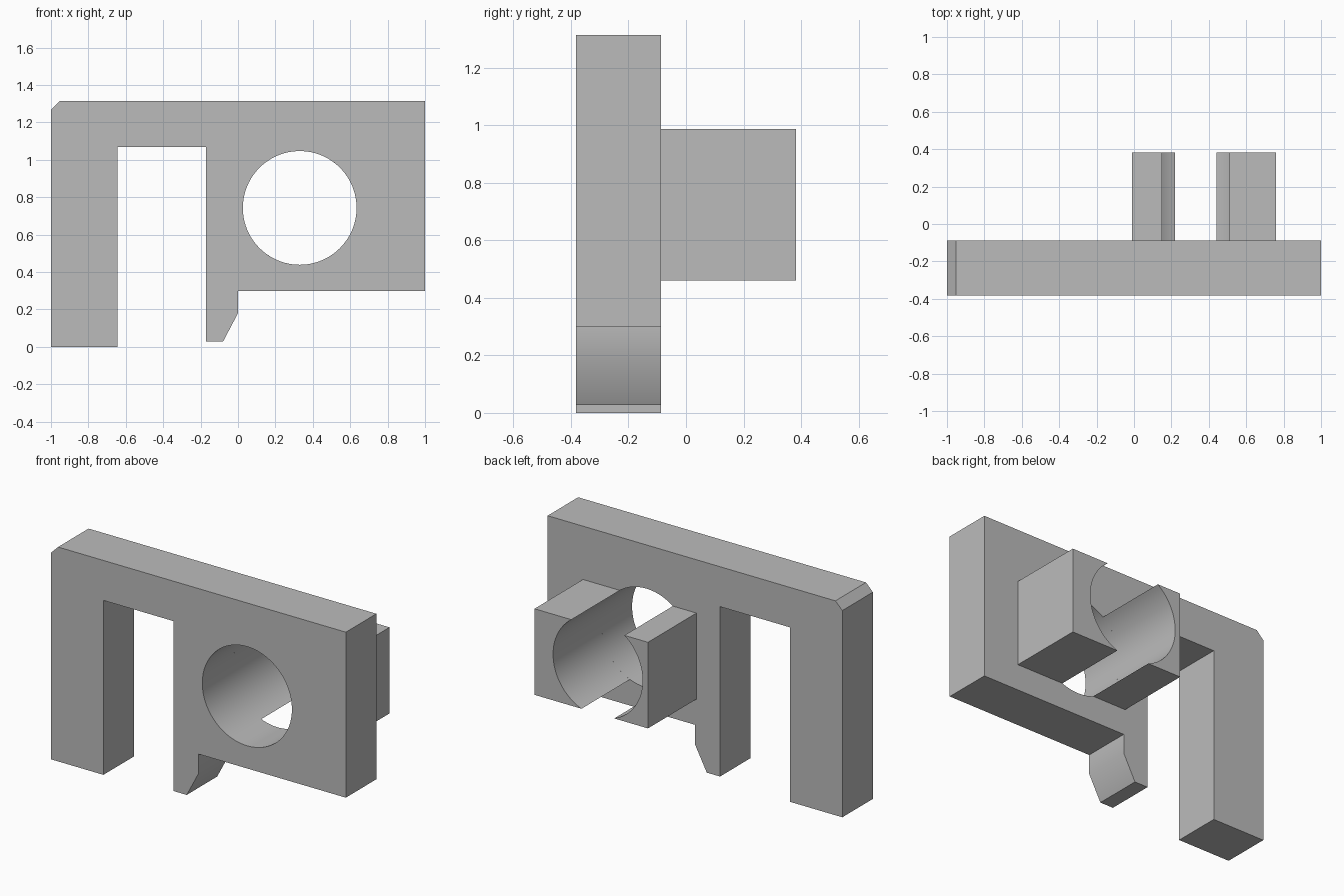
import bpy, bmesh
from math import radians, pi, cos, sin, asin

if "Cube" in bpy.data.objects:
    bpy.data.objects.remove(bpy.data.objects["Cube"], do_unlink=True)

FRONT, SEAM, BACK = -0.383, -0.087, 0.383
BORE_X, BORE_Z, BORE_R = 0.33, 0.743, 0.304
LUG_BOTTOM, LUG_TOP = 0.46, 0.988

grey = bpy.data.materials.new("plain grey")
grey.use_nodes = True
COLOUR = (0.5, 0.5, 0.5, 1)
grey.diffuse_color = COLOUR
grey.node_tree.nodes["Principled BSDF"].inputs["Base Color"].default_value = COLOUR


def prism(name, profile, y0, y1):
    """Extrude an x-z outline from y0 to y1."""
    bm = bmesh.new()
    face = bm.faces.new([bm.verts.new((x, y0, z)) for x, z in profile])
    out = bmesh.ops.extrude_face_region(bm, geom=[face])
    verts = [g for g in out["geom"] if isinstance(g, bmesh.types.BMVert)]
    bmesh.ops.translate(bm, verts=verts, vec=(0, y1 - y0, 0))
    bmesh.ops.recalc_face_normals(bm, faces=bm.faces[:])
    mesh = bpy.data.meshes.new(name)
    bm.to_mesh(mesh)
    bm.free()
    mesh.materials.append(grey)
    obj = bpy.data.objects.new(name, mesh)
    bpy.context.collection.objects.link(obj)
    return obj


def arc(start, end, steps):
    """Points on the bore circle between two angles."""
    angles = [start + (end - start) * i / steps for i in range(steps + 1)]
    return [(BORE_X + BORE_R * cos(a), BORE_Z + BORE_R * sin(a)) for a in angles]


# Plate with a long leg, a short hooked leg and a chamfered corner
plate = prism("plate", [
    (-1, 0), (-0.645, 0), (-0.645, 1.07), (-0.17, 1.07), (-0.17, 0.028),
    (-0.08, 0.028), (0, 0.18), (0, 0.3), (1, 0.3), (1, 1.315),
    (-0.953, 1.315), (-1, 1.268)], FRONT, SEAM)

# Round bore through the plate
cutter = prism("bore_cutter", arc(0, 2 * pi, 96)[:-1], FRONT - 0.1, SEAM + 0.1)
cutter.hide_render = True
cut = plate.modifiers.new("bore", "BOOLEAN")
cut.operation = "DIFFERENCE"
cut.solver = "EXACT"
cut.object = cutter
bpy.context.view_layer.objects.active = plate
plate.select_set(True)
bpy.ops.object.modifier_apply(modifier=cut.name)
bpy.data.objects.remove(cutter, do_unlink=True)

# Two lugs on the back that wrap the bore, open above and below
low = asin((LUG_BOTTOM - BORE_Z) / BORE_R)
high = asin((LUG_TOP - BORE_Z) / BORE_R)
left_lug = prism("left_lug", [(0.76, LUG_TOP), (0.76, LUG_BOTTOM)]
                 + arc(low, high, 36), SEAM, BACK)
right_lug = prism("right_lug", [(-0.01, LUG_BOTTOM), (-0.01, LUG_TOP)]
                  + arc(pi - high, pi - low, 36), SEAM, BACK)

# Smooth the bore and keep the corners sharp
for obj in (plate, left_lug, right_lug):
    bpy.ops.object.select_all(action="DESELECT")
    obj.select_set(True)
    bpy.context.view_layer.objects.active = obj
    bpy.ops.object.shade_smooth_by_angle(angle=radians(30))
